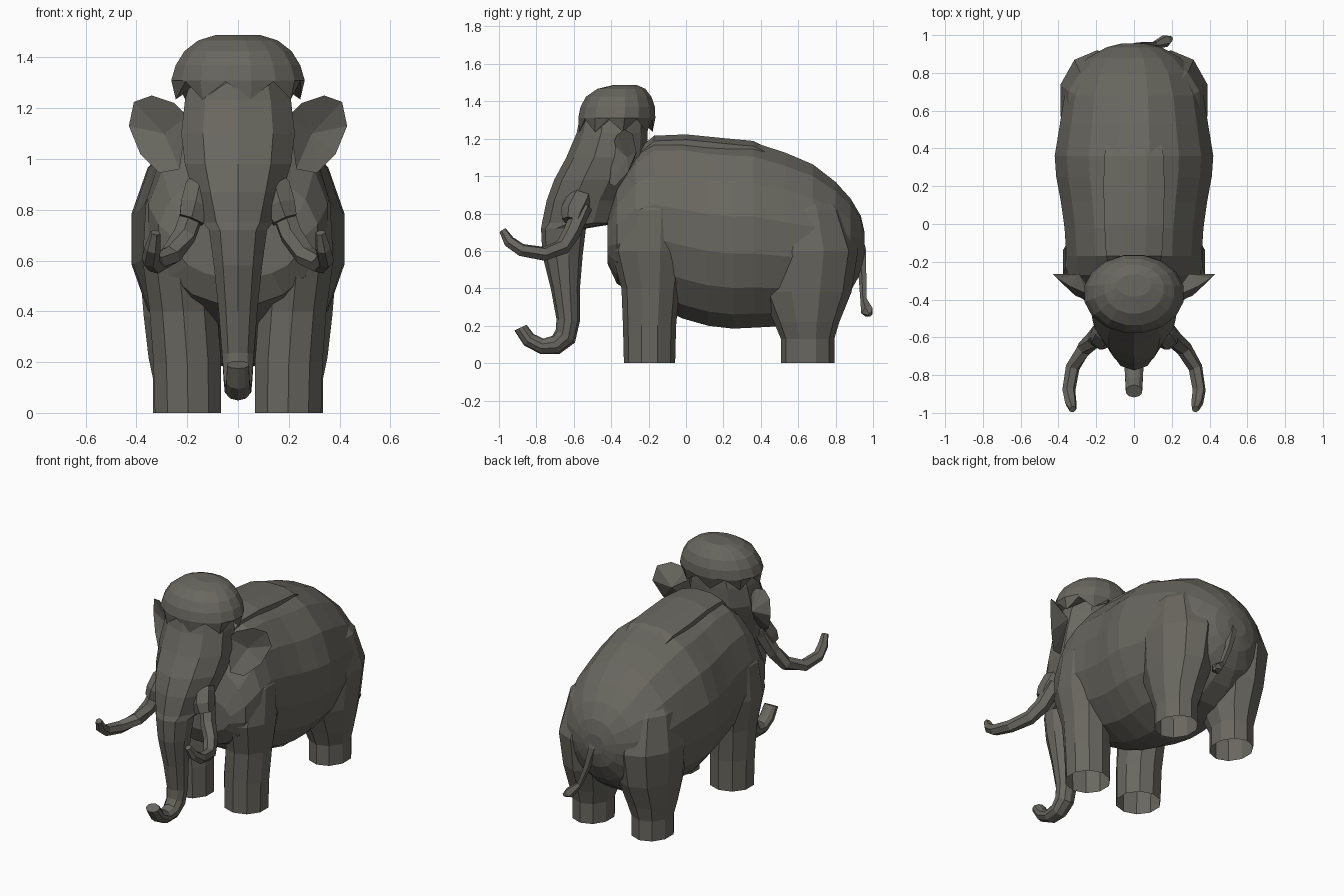
import bpy, bmesh, math
from mathutils import Vector

hide = bpy.data.materials.new("hide")
hide.diffuse_color = (0.14, 0.135, 0.115, 1)


def make(name, verts, faces):
    me = bpy.data.meshes.new(name)
    me.from_pydata([tuple(v) for v in verts], [], faces)
    bm = bmesh.new()
    bm.from_mesh(me)
    bmesh.ops.recalc_face_normals(bm, faces=bm.faces)
    bm.to_mesh(me)
    bm.free()
    me.materials.append(hide)
    ob = bpy.data.objects.new(name, me)
    bpy.context.collection.objects.link(ob)
    return ob


def skin(name, rings, open_start=False):
    """Join equal-sized vertex rings into a faceted surface with end caps."""
    n = len(rings[0])
    faces = [[k * n + i, k * n + (i + 1) % n, (k + 1) * n + (i + 1) % n, (k + 1) * n + i]
             for k in range(len(rings) - 1) for i in range(n)]
    faces.append([(len(rings) - 1) * n + i for i in range(n)])
    if not open_start:
        faces.append(list(range(n)))
    return make(name, [v for r in rings for v in r], faces)


def ring(c, a, b, tilt, n):
    """Ellipse: half width a along x, half depth b along y tilted towards z."""
    t = math.radians(tilt)
    axis = Vector((0, math.cos(t), math.sin(t)))
    out = []
    for i in range(n):
        p = 2 * math.pi * (i + 0.5) / n
        out.append(Vector(c) + Vector((a * math.cos(p), 0, 0)) + axis * (b * math.sin(p)))
    return out


def tube(name, path, radii, n=6):
    pts = [Vector(p) for p in path]
    rings = []
    for k, p in enumerate(pts):
        d = (pts[min(k + 1, len(pts) - 1)] - pts[max(k - 1, 0)]).normalized()
        u = d.cross(Vector((1, 0.1, 0.3))).normalized()
        w = d.cross(u)
        rings.append([p + (u * math.cos(2 * math.pi * i / n) + w * math.sin(2 * math.pi * i / n)) * radii[k]
                      for i in range(n)])
    return skin(name, rings)


# Body: y, bottom z, top z, half width
body = [(-0.42, 0.53, 0.77, 0.24), (-0.37, 0.42, 0.96, 0.32), (-0.27, 0.36, 1.13, 0.36),
        (-0.17, 0.30, 1.215, 0.365), (-0.02, 0.23, 1.222, 0.375), (0.12, 0.19, 1.205, 0.395),
        (0.25, 0.175, 1.195, 0.42), (0.36, 0.18, 1.19, 0.428), (0.53, 0.19, 1.135, 0.40),
        (0.68, 0.22, 1.07, 0.375), (0.80, 0.30, 0.975, 0.325), (0.88, 0.38, 0.885, 0.25),
        (0.935, 0.48, 0.79, 0.15), (0.955, 0.57, 0.70, 0.07)]
skin("body", [ring((0, y, (lo + hi) / 2), w, (hi - lo) / 2, 90, 16) for y, lo, hi, w in body])

# Raised hair strip along the back, sinking into the body at its end
mane = [(-0.27, 1.085, 0.12), (-0.17, 1.168, 0.16), (0, 1.175, 0.17),
        (0.2, 1.155, 0.175), (0.36, 1.14, 0.17), (0.47, 1.085, 0.15)]
skin("back_mane", [ring((0, y, z), w, 0.052, 90, 8) for y, z, w in mane])

# Head and trunk: centre y, centre z, half width, half depth, tilt
head = [(-0.385, 1.33, 0.19, 0.18, 0), (-0.395, 1.23, 0.22, 0.19, 0), (-0.425, 1.10, 0.235, 0.215, 0),
        (-0.48, 0.98, 0.22, 0.225, 0), (-0.53, 0.87, 0.185, 0.215, 0), (-0.56, 0.75, 0.145, 0.21, 0),
        (-0.655, 0.72, 0.12, 0.12, 0), (-0.66, 0.58, 0.10, 0.108, 0), (-0.645, 0.40, 0.08, 0.078, 0),
        (-0.63, 0.23, 0.066, 0.063, -5), (-0.645, 0.145, 0.06, 0.062, -35), (-0.695, 0.098, 0.055, 0.052, -68),
        (-0.77, 0.09, 0.052, 0.042, -100), (-0.84, 0.125, 0.048, 0.04, -130), (-0.885, 0.19, 0.045, 0.036, -155)]
skin("head_and_trunk", [ring((0, y, z), a, b, t, 10) for y, z, a, b, t in head])

# Domed hair cap with jagged fringe: centre y, z, half width, half depth
cap = [(-0.325, 1.488, 0.09, 0.06), (-0.345, 1.467, 0.16, 0.13), (-0.36, 1.425, 0.215, 0.178),
       (-0.365, 1.37, 0.25, 0.203), (-0.37, 1.31, 0.268, 0.21), (-0.375, 1.28, 0.25, 0.20),
       (-0.375, 1.30, 0.18, 0.17)]
cap_rings = [ring((0, y, z), a, b, 0, 16) for y, z, a, b in cap]
for i, v in enumerate(cap_rings[5]):
    v.z += 0.025 if i % 2 else -0.045

skin("hair_cap", cap_rings)

# Legs: z, centre x, centre y, half width, half depth
front = [(0, 0.197, -0.195, 0.137, 0.137), (0.2, 0.20, -0.195, 0.14, 0.142), (0.40, 0.215, -0.19, 0.14, 0.155),
         (0.6, 0.235, -0.20, 0.148, 0.20), (0.82, 0.235, -0.18, 0.135, 0.16), (1.0, 0.16, -0.15, 0.10, 0.10)]
back = [(0, 0.215, 0.65, 0.125, 0.143), (0.13, 0.215, 0.65, 0.125, 0.143), (0.22, 0.21, 0.645, 0.15, 0.175),
        (0.38, 0.20, 0.64, 0.18, 0.245), (0.6, 0.195, 0.655, 0.205, 0.265), (0.82, 0.185, 0.64, 0.17, 0.20),
        (0.95, 0.14, 0.62, 0.10, 0.12)]

# Ear outline in x, y, z
ear = [(0.20, -0.39, 1.17), (0.25, -0.37, 1.22), (0.34, -0.33, 1.25), (0.41, -0.285, 1.225),
       (0.43, -0.265, 1.13), (0.385, -0.31, 1.02), (0.31, -0.38, 0.945), (0.23, -0.41, 0.96)]

for s, side in ((1, "left"), (-1, "right")):
    for name, leg in (("front_leg", front), ("back_leg", back)):
        skin(f"{name}_{side}", [ring((s * x, y, z), a, b, 0, 10) for z, x, y, a, b in leg], True)

    # Cupped ear: outline fanned to a hollow front and a bulging back
    n = len(ear)
    verts = [(s * x, y, z) for x, y, z in ear] + [(s * 0.29, -0.315, 1.10), (s * 0.29, -0.265, 1.12)]
    faces = [[i, (i + 1) % n, c] for c in (n, n + 1) for i in range(n)]
    make(f"ear_{side}", verts, faces)

    # Tusk and the fleshy socket around its root
    tusk = [(0.16, -0.55, 0.84), (0.21, -0.61, 0.70), (0.265, -0.66, 0.62), (0.325, -0.76, 0.585),
            (0.345, -0.88, 0.605), (0.335, -0.945, 0.65), (0.325, -0.98, 0.71)]
    tube(f"tusk_{side}", [(s * x, y, z) for x, y, z in tusk], [0.05, 0.047, 0.043, 0.038, 0.035, 0.032, 0.02])
    socket = [(0.12, -0.53, 0.95), (0.145, -0.565, 0.88), (0.165, -0.60, 0.81), (0.185, -0.61, 0.76)]
    tube(f"tusk_socket_{side}", [(s * x, y, z) for x, y, z in socket], [0.04, 0.07, 0.07, 0.055])

# Tail swinging to one side
tail = [(0.0, 0.90, 0.72), (0.02, 0.935, 0.60), (0.06, 0.945, 0.46), (0.11, 0.95, 0.34), (0.17, 0.97, 0.275),
        (0.20, 0.985, 0.26)]
tube("tail", tail, [0.035, 0.032, 0.022, 0.018, 0.035, 0.012], 5)
